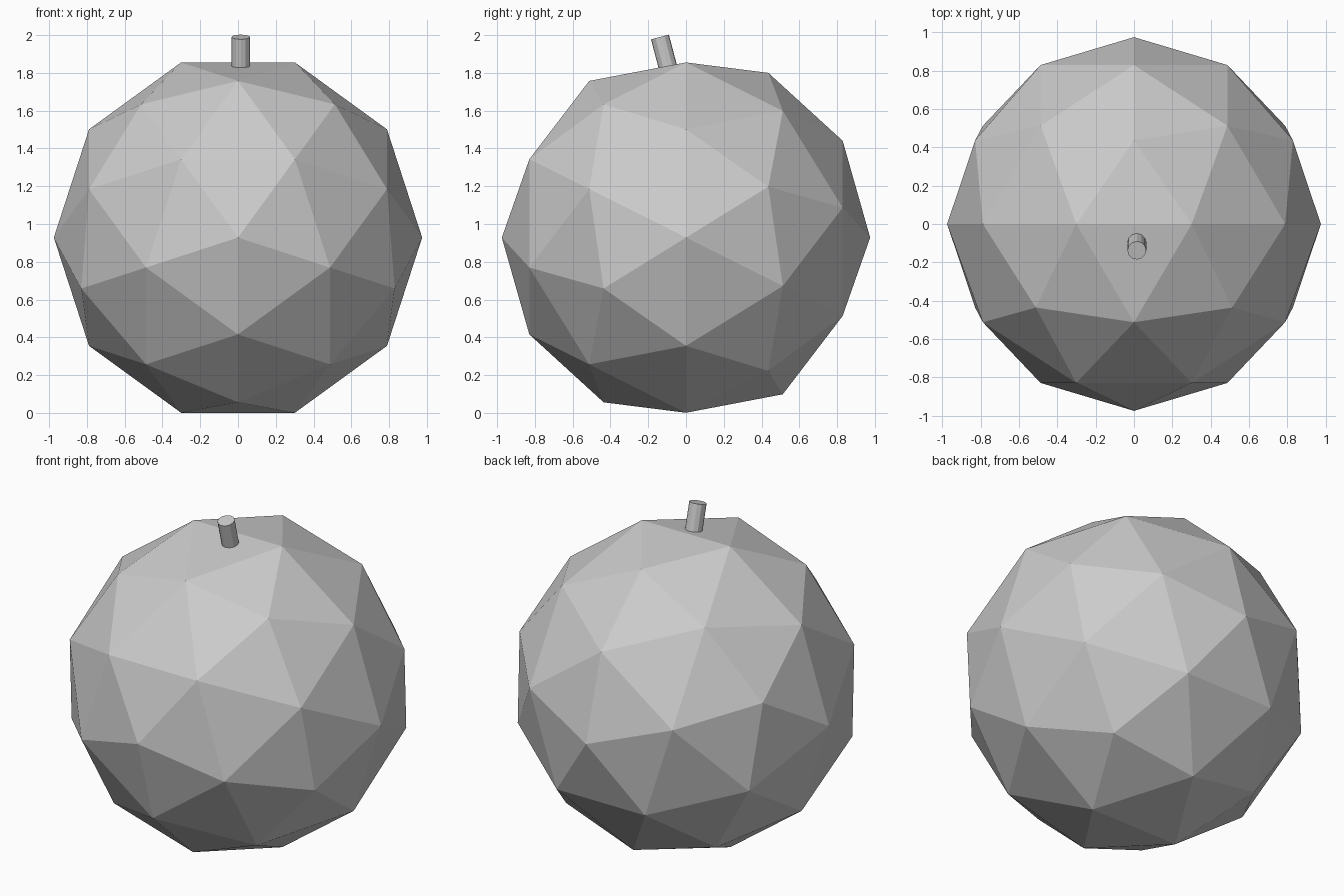
import bpy
from math import radians
from mathutils import Matrix, Vector

if "Cube" in bpy.data.objects:
    bpy.data.objects.remove(bpy.data.objects["Cube"])

# Faceted body: icosphere with its poles turned to face front and back
bpy.ops.mesh.primitive_ico_sphere_add(subdivisions=2, radius=0.975)
body = bpy.context.object
body.name = "fruit_body"
turn = Matrix(((0, 1, 0, 0), (0, 0, 1, 0), (1, 0, 0, 0), (0, 0, 0, 1)))
body.data.transform(Matrix.Translation((0, 0, 0.928)) @ turn)

# Short stem leaning to the front, sunk slightly into the body
bottom, top = Vector((0.015, -0.093, 1.82)), Vector((0.015, -0.138, 1.99))
bpy.ops.mesh.primitive_cylinder_add(
    vertices=12, radius=0.049, depth=(top - bottom).length,
    location=(bottom + top) / 2, rotation=(radians(14.8), 0, 0))
bpy.context.object.name = "stem"
